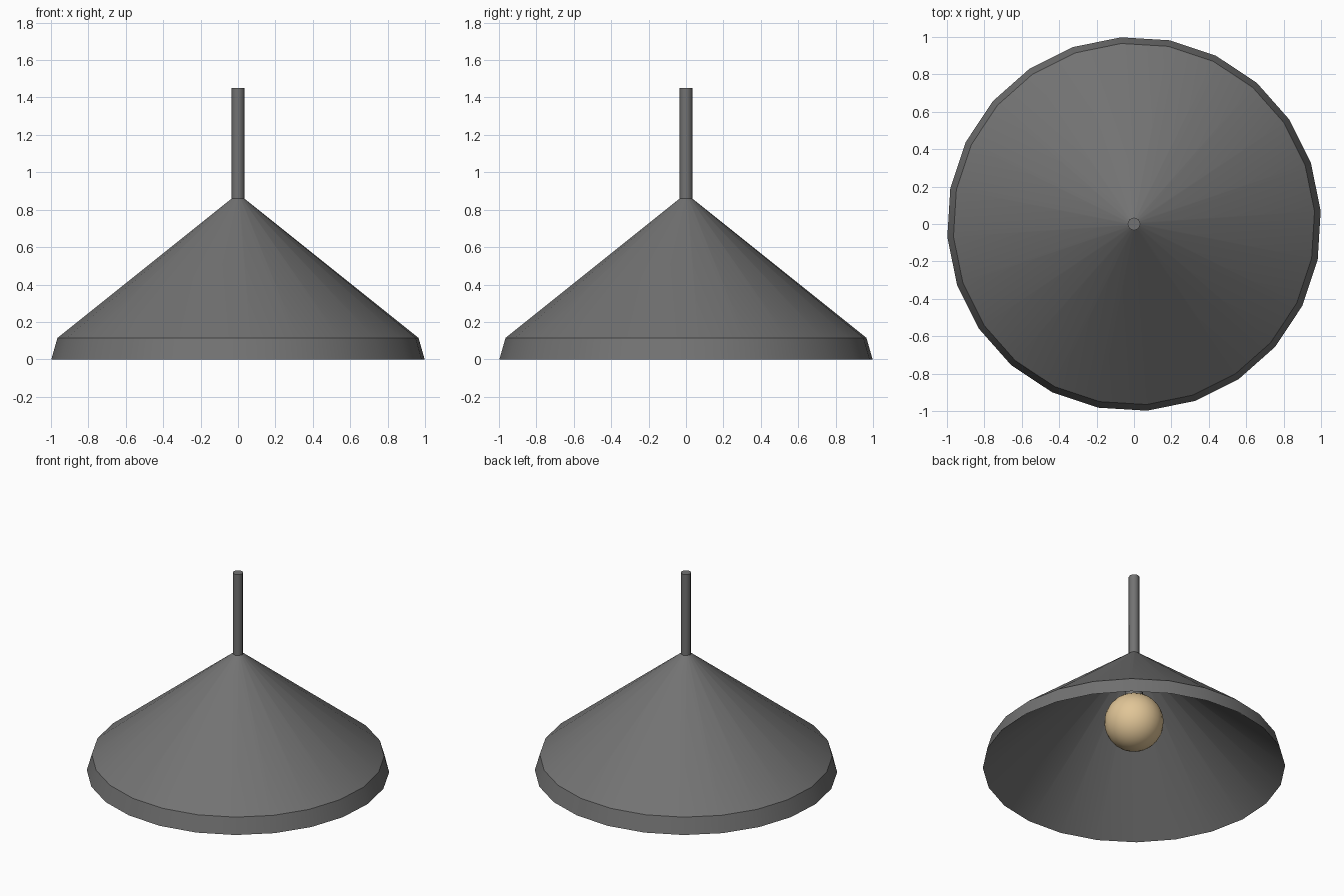
import bpy, bmesh, math

if "Cube" in bpy.data.objects:
    bpy.data.objects.remove(bpy.data.objects["Cube"])

def material(name, rgb):
    m = bpy.data.materials.new(name)
    m.diffuse_color = (*rgb, 1)
    m.use_nodes = True
    m.node_tree.nodes["Principled BSDF"].inputs["Base Color"].default_value = m.diffuse_color
    return m

GREY = material("dark_grey_metal", (0.17, 0.17, 0.17))
WARM = material("warm_bulb", (0.75, 0.56, 0.31))

def finish(name, bm, mat, angle=30):
    bmesh.ops.recalc_face_normals(bm, faces=bm.faces)
    me = bpy.data.meshes.new(name)
    bm.to_mesh(me)
    bm.free()
    ob = bpy.data.objects.new(name, me)
    bpy.context.collection.objects.link(ob)
    me.materials.append(mat)
    bpy.ops.object.select_all(action='DESELECT')
    ob.select_set(True)
    bpy.context.view_layer.objects.active = ob
    bpy.ops.object.shade_smooth_by_angle(angle=math.radians(angle))
    return ob

def lathe(name, profile, sides, mat, closed=False, turn=0.0, angle=30):
    """Spin an (r, z) profile about z; closed joins its ends, otherwise both ends are capped."""
    bm = bmesh.new()
    rings = [[bm.verts.new((r * math.cos(turn + math.tau * i / sides),
                            r * math.sin(turn + math.tau * i / sides), z))
              for i in range(sides)] for r, z in profile]
    pairs = list(zip(rings, rings[1:]))
    if closed:
        pairs.append((rings[-1], rings[0]))
    else:
        bm.faces.new(rings[0])
        bm.faces.new(rings[-1])
    for a, b in pairs:
        for i in range(sides):
            j = (i + 1) % sides
            bm.faces.new((a[i], a[j], b[j], b[i]))
    return finish(name, bm, mat, angle)

# Conical shade with a short steep rim; the inside runs straight from the rim edge to the peak
lathe("shade", [(1.0, 0), (0.967, 0.115), (0.033, 0.86), (0.025, 0.84)],
      24, GREY, closed=True, turn=math.radians(4))

# Hanging stem
lathe("stem", [(0.035, 0.80), (0.035, 1.45)], 8, GREY, angle=50)

# Slim bulb holder under the peak of the shade
lathe("bulb_holder", [(0.06, 0.50), (0.06, 0.76), (0.03, 0.82)], 12, GREY, angle=35)

# Round bulb
bm = bmesh.new()
bmesh.ops.create_uvsphere(bm, u_segments=24, v_segments=16, radius=0.196)
bmesh.ops.translate(bm, verts=bm.verts, vec=(0, 0, 0.34))
finish("bulb", bm, WARM)
